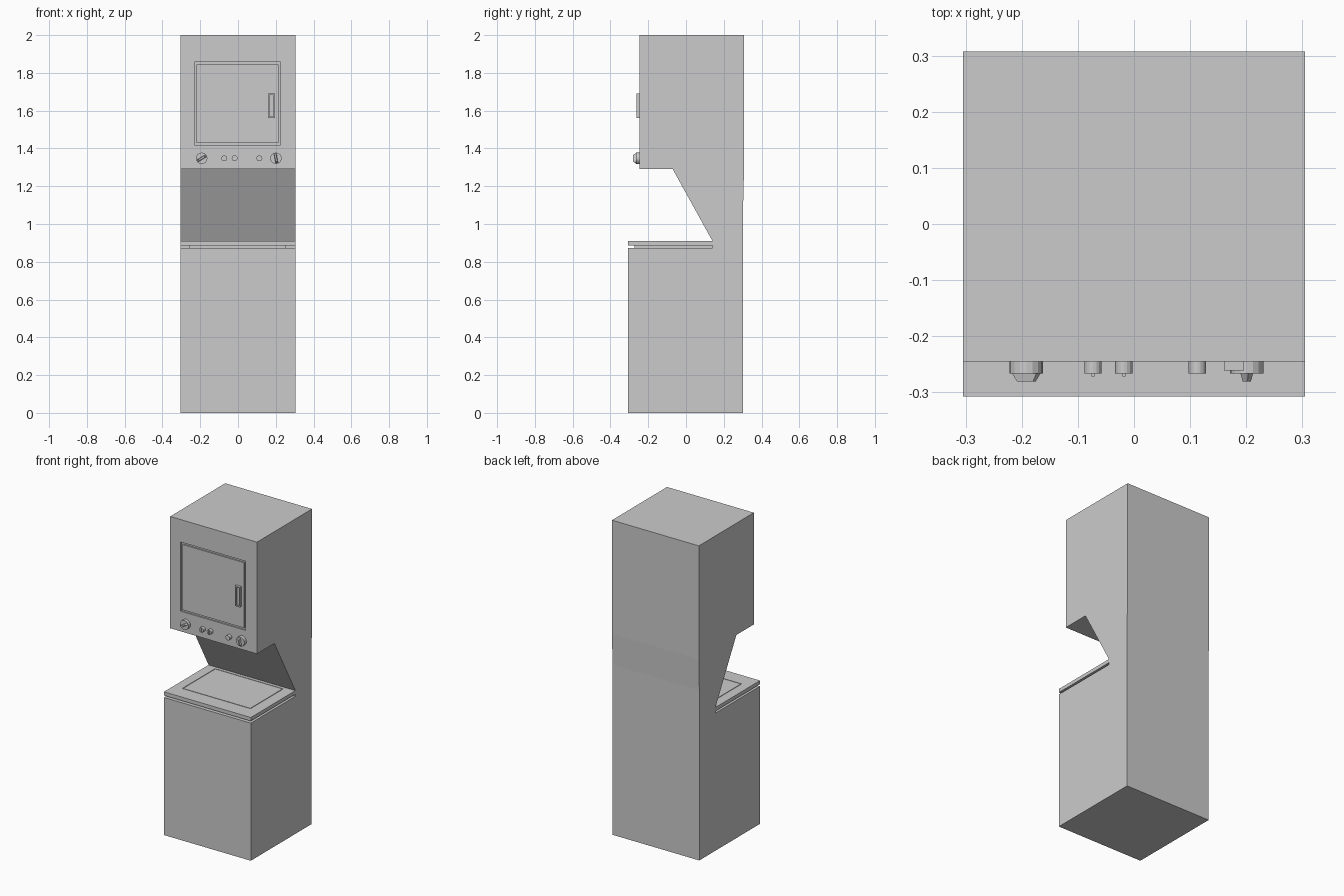
import bpy, bmesh, math
from mathutils import Matrix, Vector

if "Cube" in bpy.data.objects:
    bpy.data.objects.remove(bpy.data.objects["Cube"])


def finish(name, bm):
    bmesh.ops.recalc_face_normals(bm, faces=bm.faces)
    me = bpy.data.meshes.new(name)
    bm.to_mesh(me)
    bm.free()
    ob = bpy.data.objects.new(name, me)
    bpy.context.collection.objects.link(ob)
    return ob


def prism(name, profile, half):
    """Extrude a (y, z) profile across x."""
    bm = bmesh.new()
    face = bm.faces.new([bm.verts.new((-half, y, z)) for y, z in profile])
    new = bmesh.ops.extrude_face_region(bm, geom=[face])["geom"]
    bmesh.ops.translate(bm, vec=(2 * half, 0, 0),
                        verts=[v for v in new if isinstance(v, bmesh.types.BMVert)])
    return finish(name, bm)


def box(name, lo, hi):
    lo, hi = Vector(lo), Vector(hi)
    bm = bmesh.new()
    bmesh.ops.create_cube(bm, size=1, matrix=Matrix.Translation((lo + hi) / 2)
                          @ Matrix.Diagonal((*(hi - lo), 1)))
    return finish(name, bm)


def ring(name, u0, u1, v0, v1, w0, w1, t, place):
    """Rectangular frame of width t; place maps (u, v, w) to xyz."""
    bm = bmesh.new()
    loops = []
    for inset, w in ((0, w0), (0, w1), (t, w1), (t, w0)):
        a, b, c, d = u0 + inset, u1 - inset, v0 + inset, v1 - inset
        loops.append([bm.verts.new(place(u, v, w)) for u, v in ((a, c), (b, c), (b, d), (a, d))])
    for i in range(4):
        p, q = loops[i], loops[(i + 1) % 4]
        for j in range(4):
            k = (j + 1) % 4
            bm.faces.new((p[j], p[k], q[k], q[j]))
    return finish(name, bm)


def cut(target, cutter):
    mod = target.modifiers.new("groove", "BOOLEAN")
    mod.operation, mod.solver, mod.object = "DIFFERENCE", "EXACT", cutter
    bpy.context.view_layer.objects.active = target
    bpy.ops.object.modifier_apply(modifier=mod.name)
    bpy.data.objects.remove(cutter)


front = lambda u, v, w: (u, w, v)
flat = lambda u, v, w: (u, v, w)
FACE = -0.245

# Cabinet side profile with the sloped recess above the washer
body = prism("cabinet", [(-0.307, 0), (0.302, 0), (0.302, 1.08), (0.307, 1.28), (0.307, 2),
                         (FACE, 2), (FACE, 1.29), (-0.07, 1.29), (0.14, 0.91),
                         (0.14, 0.874), (-0.307, 0.874)], 0.305)
cut(body, ring("door_groove", -0.231, 0.226, 1.418, 1.857, FACE - 0.02, FACE + 0.008, 0.012, front))

# Washer top with its lid outline, resting on an inset spacer
top = box("washer_top", (-0.305, -0.307, 0.887), (0.305, 0.14, 0.91))
cut(top, ring("lid_groove", -0.245, 0.235, -0.21, 0.12, 0.906, 0.93, 0.004, flat))
box("top_spacer", (-0.257, -0.273, 0.874), (0.253, 0.14, 0.887))

# Dryer door handle: frame around a shallow pocket
ring("handle_frame", 0.16, 0.196, 1.562, 1.69, FACE, -0.261, 0.007, front)
box("handle_pocket", (0.166, -0.249, 1.568), (0.19, FACE + 0.002, 1.684))


def knob(name, x, r, grip=None, z=1.348):
    """Round dial facing -y; grip = (length, width, top length, top width, height, angle)."""
    bm = bmesh.new()
    bmesh.ops.create_cone(bm, cap_ends=True, segments=16, radius1=r, radius2=r, depth=0.021,
                          matrix=Matrix.Translation((x, FACE - 0.0105, z))
                          @ Matrix.Rotation(math.pi / 2, 4, "X"))
    finish(name, bm)
    if grip:
        l0, w0, l1, w1, h, ang = grip
        bm = bmesh.new()
        cube = bmesh.ops.create_cube(bm, size=1)["verts"]
        for v in cube:
            high = v.co.z > 0
            v.co = (v.co.x * (l1 if high else l0), v.co.y * (w1 if high else w0), h if high else 0)
        bmesh.ops.transform(bm, verts=cube, matrix=Matrix.Translation((x, FACE - 0.0205, z))
                            @ Matrix.Rotation(math.pi / 2, 4, "X")
                            @ Matrix.Rotation(math.radians(ang), 4, "Z"))
        finish(name + "_grip", bm)


# Control row: large dials, small dials, push button
knob("cycle_dial", -0.192, 0.03, (0.052, 0.014, 0.034, 0.009, 0.015, 32))
knob("timer_dial", 0.201, 0.03, (0.052, 0.014, 0.034, 0.009, 0.015, 100))
for i, x in enumerate((-0.073, -0.018)):
    knob(f"small_dial_{i + 1}", x, 0.0155, (0.022, 0.005, 0.022, 0.005, 0.006, 90))
knob("start_button", 0.113, 0.0155)
